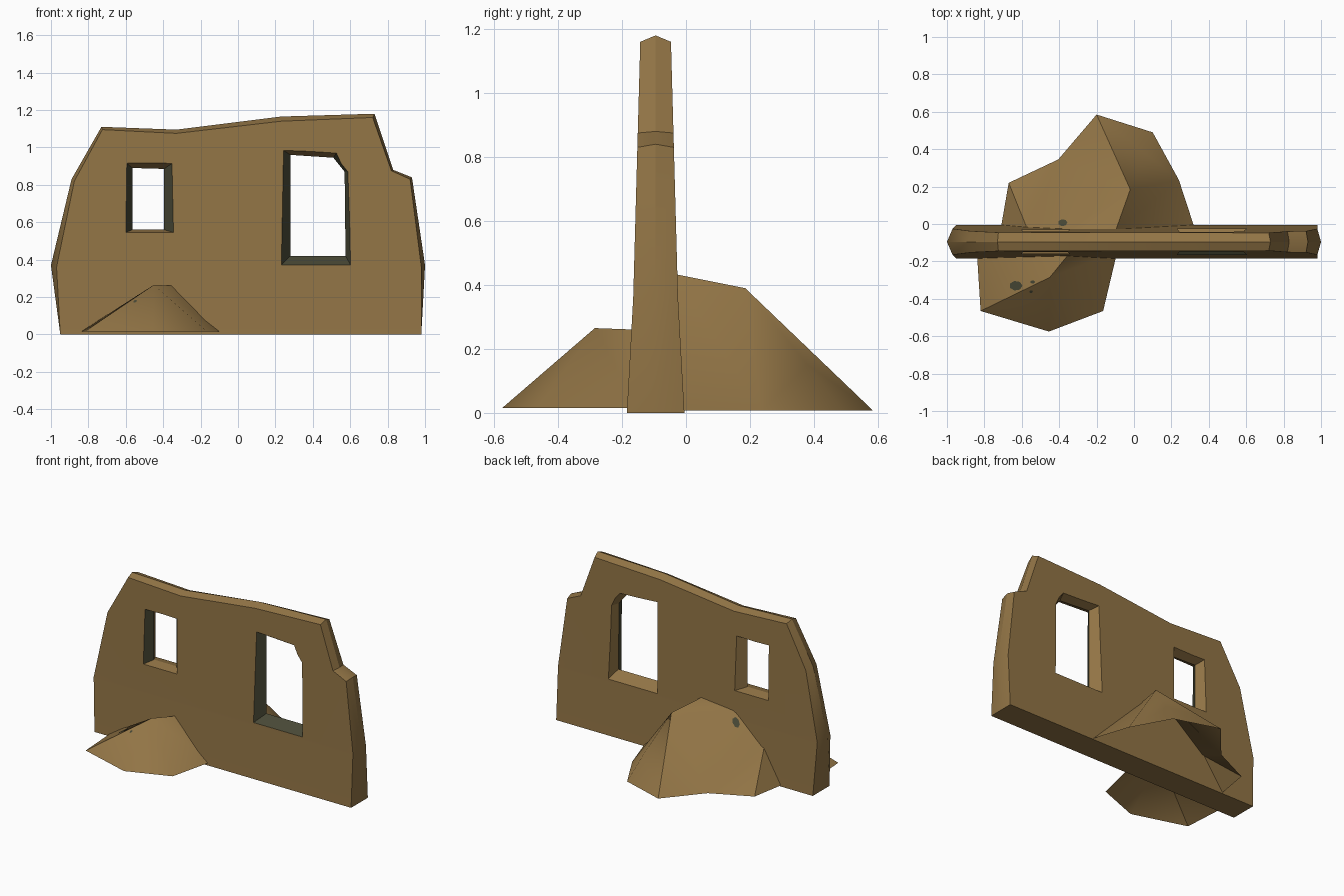
import bpy, bmesh, math
from mathutils import Vector
from mathutils.bvhtree import BVHTree

cube = bpy.data.objects.get("Cube")
if cube:
    bpy.data.objects.remove(cube, do_unlink=True)

MID_Y = -0.095


def material(name, rgb):
    mat = bpy.data.materials.new(name)
    mat.use_nodes = True
    mat.diffuse_color = (*rgb, 1)
    mat.node_tree.nodes["Principled BSDF"].inputs["Base Color"].default_value = (*rgb, 1)
    return mat


MUD = material("tan_mud", (0.285, 0.175, 0.06))
STONE = material("dark_olive_stone", (0.065, 0.065, 0.036))


def make_object(name, bm, mats=(MUD, STONE)):
    mesh = bpy.data.meshes.new(name)
    bm.to_mesh(mesh)
    bm.free()
    for mat in mats:
        mesh.materials.append(mat)
    obj = bpy.data.objects.new(name, mesh)
    bpy.context.collection.objects.link(obj)
    return obj


def shade(obj, degrees):
    bpy.ops.object.select_all(action="DESELECT")
    obj.select_set(True)
    bpy.context.view_layer.objects.active = obj
    bpy.ops.object.shade_smooth_by_angle(angle=math.radians(degrees))


def bridge(bm, a, b):
    n = len(a)
    for i in range(n):
        j = (i + 1) % n
        bm.faces.new((a[i], a[j], b[j], b[i]))


# Broken wall: battered faces either side of a wider middle outline
middle = [(-.95, 0), (-1, .37), (-.89, .83), (-.73, 1.11), (-.33, 1.095), (.23, 1.165),
          (.73, 1.18), (.83, .88), (.93, .84), (1, .37), (.98, 0)]
face = [(-.95, 0), (-.97, .36), (-.875, .82), (-.725, 1.095), (-.33, 1.075), (.23, 1.14),
        (.72, 1.16), (.82, .875), (.92, .83), (.98, .36), (.98, 0)]


def half_depth(z):
    return .09 - .02 * z / .36 if z < .36 else .07 - .022 * (z - .36) / .8


def build_wall():
    bm = bmesh.new()
    centre = [bm.verts.new((x, MID_Y, z)) for x, z in middle]
    for side in (-1, 1):
        ring = [bm.verts.new((x, MID_Y + side * half_depth(z), z)) for x, z in face]
        for i in range(len(ring) - 1):
            quad = (ring[i], ring[i + 1], centre[i + 1], centre[i])
            bm.faces.new(quad)
        bm.faces.new((ring[0], ring[1], ring[-2], ring[-1]))
        bm.faces.new(ring[1:-1])
        bm.faces.new((ring[-1], ring[0], centre[0], centre[-1]))
    bmesh.ops.recalc_face_normals(bm, faces=bm.faces)
    return make_object("ruined_wall", bm)


# Window cutter: splayed openings, narrowest in the middle of the wall
def window_cutter(name, outer, inner, stone_sill):
    bm = bmesh.new()
    rings = []
    for side in (-1, 0, 1):
        spread = 2 * abs(side)
        rings.append([bm.verts.new((ix + (ox - ix) * spread, MID_Y + side * .13,
                                    iz + (oz - iz) * spread))
                      for (ox, oz), (ix, iz) in zip(outer, inner)])
    bridge(bm, rings[0], rings[1])
    bridge(bm, rings[1], rings[2])
    bm.faces.new(rings[0])
    bm.faces.new(rings[2])
    bmesh.ops.recalc_face_normals(bm, faces=bm.faces)
    for f in bm.faces:
        front = f.calc_center_median().y < MID_Y
        jamb = abs(f.normal.x) > .6
        sill = stone_sill and f.normal.z < -.6
        f.material_index = int(front and (jamb or sill))
    cutter = make_object(name, bm)
    cutter.hide_render = True
    return cutter


wall = build_wall()
cutters = [
    window_cutter("small_window_cutter",
                  [(-.6, .545), (-.345, .545), (-.345, .92), (-.6, .92)],
                  [(-.565, .56), (-.395, .56), (-.395, .885), (-.565, .89)], False),
    window_cutter("large_window_cutter",
                  [(.235, .375), (.6, .375), (.59, .87), (.53, .975), (.235, .99)],
                  [(.28, .42), (.575, .42), (.57, .87), (.51, .945), (.28, .96)], True)]
for cutter in cutters:
    mod = wall.modifiers.new(cutter.name, "BOOLEAN")
    mod.operation = "DIFFERENCE"
    mod.solver = "EXACT"
    mod.object = cutter
bpy.context.view_layer.update()
cut_mesh = bpy.data.meshes.new_from_object(
    wall.evaluated_get(bpy.context.evaluated_depsgraph_get()))
wall.modifiers.clear()
wall.data = cut_mesh
for cutter in cutters:
    bpy.data.objects.remove(cutter, do_unlink=True)
shade(wall, 25)


# Rubble mounds: open earth sheets leaning on the wall, with small stone spots
def mound(name, base_z, base, tops, faces, spots):
    bm = bmesh.new()
    points = {f"b{i}": bm.verts.new((x, y, base_z)) for i, (x, y) in enumerate(base)}
    points.update({f"t{i}": bm.verts.new(p) for i, p in enumerate(tops)})
    for keys in faces.split(","):
        f = bm.faces.new([points[k] for k in keys.split()])
        f.normal_update()
        if f.normal.z < 0:
            f.normal_flip()
    tree = BVHTree.FromBMesh(bm)
    shade(make_object(name, bm, (MUD,)), 38)
    sm = bmesh.new()
    for x, y, r in spots:
        ring = []
        for k in range(7):
            a = math.tau * k / 7
            hit, normal, _, _ = tree.ray_cast(
                Vector((x + r * math.cos(a), y + .75 * r * math.sin(a), 2)), Vector((0, 0, -1)))
            if hit:
                ring.append(sm.verts.new(hit + normal * .003))
        if len(ring) > 2:
            sm.faces.new(ring)
    make_object(name + "_spots", sm, (STONE,))


mound("front_rubble", .015,
      [(-.84, -.15), (-.82, -.465), (-.455, -.575), (-.165, -.465), (-.09, -.15)],
      [(-.45, -.285, .265), (-.34, -.15, .26)],
      "b0 b1 t0,b1 b2 t0,b2 b3 t0,b3 b4 t0,b4 t1 t0,t1 b0 t0",
      [(-.63, -.33, .035), (-.54, -.31, .012), (-.55, -.36, .01)])

mound("back_rubble", .007,
      [(-.715, -.04), (-.67, .22), (-.405, .345), (-.2, .585), (.1, .49), (.24, .235), (.33, -.04)],
      [(-.1, -.04, .435), (-.02, .185, .39), (-.36, -.04, .41), (-.565, -.04, .24), (.06, .38, .15)],
      "b0 b1 t3,b1 b2 t3,b2 t2 t3,b2 t1 t2,t1 t0 t2,b2 b3 t1,b3 t4 t1,b3 b4 t4,"
      "b4 b5 t4,b5 t1 t4,b5 t0 t1,b5 b6 t0",
      [(-.38, .005, .025)])
